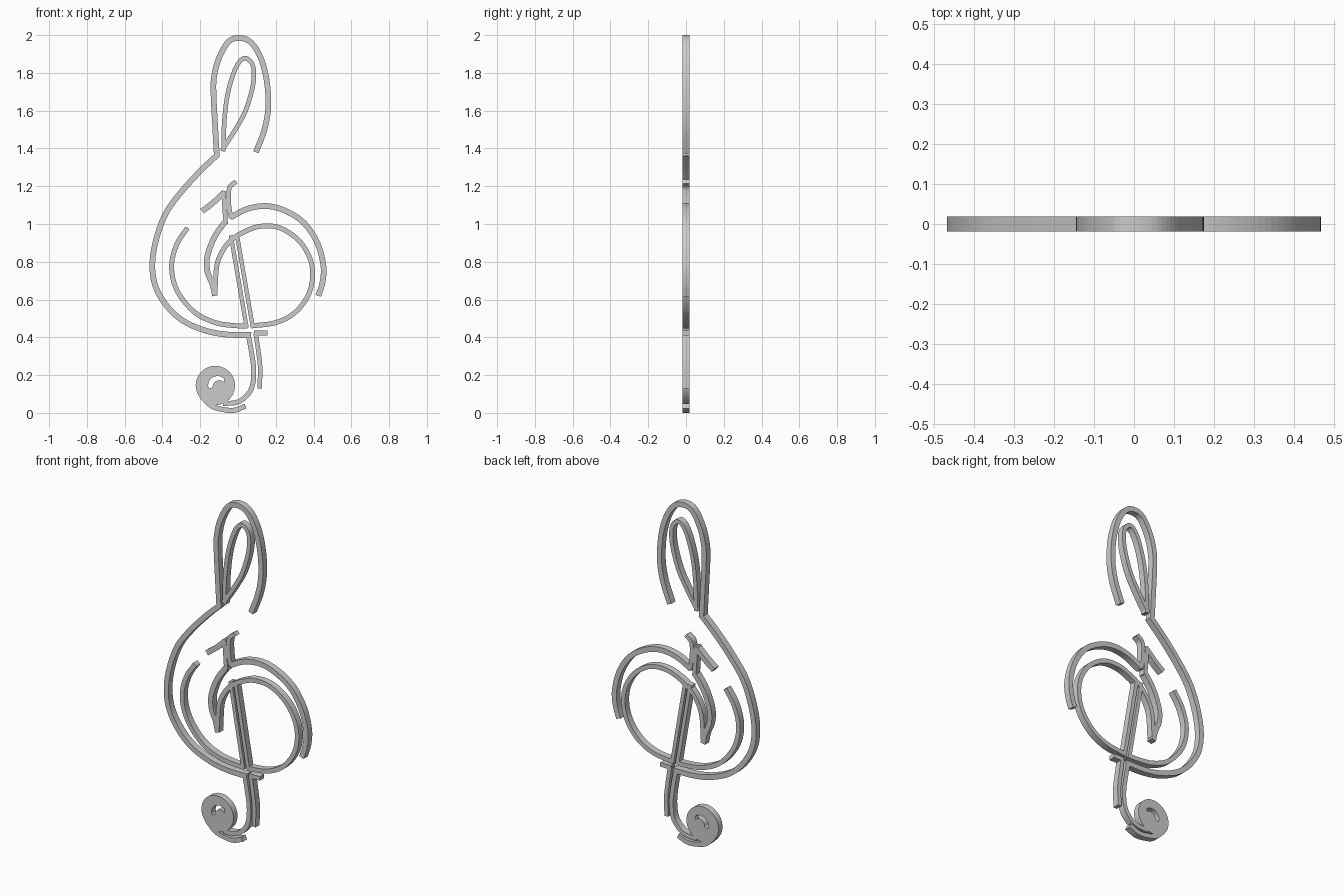
import bpy, bmesh, math
from mathutils import Vector

cube = bpy.data.objects.get("Cube")
if cube:
    bpy.data.objects.remove(cube, do_unlink=True)

grey = bpy.data.materials.new("plain grey")
grey.use_nodes = True
COLOUR = (0.6, 0.6, 0.6, 1)
grey.diffuse_color = COLOUR
grey.node_tree.nodes["Principled BSDF"].inputs["Base Color"].default_value = COLOUR

HALF = 0.019   # half thickness of the cut-out
WIDTH = 0.03   # stroke width


def add_object(name, mesh):
    mesh.materials.append(grey)
    obj = bpy.data.objects.new(name, mesh)
    bpy.context.collection.objects.link(obj)
    return obj


def smooth_path(points, steps=6):
    """Pass a soft curve through the points."""
    p = [Vector(q) for q in points]
    if len(p) == 2:
        return p
    p = [2 * p[0] - p[1]] + p + [2 * p[-1] - p[-2]]
    out = []
    for a, b, c, d in zip(p, p[1:], p[2:], p[3:]):
        for i in range(steps):
            t = i / steps
            out.append(0.5 * (2 * b + (c - a) * t + (2 * a - 5 * b + 4 * c - d) * t * t
                              + (3 * b - a - 3 * c + d) * t ** 3))
    return out + [p[-2]]


def stroke(name, points, width=WIDTH):
    """Flat ribbon of square section along a path in the xz plane."""
    path = smooth_path(points)
    bm = bmesh.new()
    rings = []
    for i, p in enumerate(path):
        way = (path[min(i + 1, len(path) - 1)] - path[max(i - 1, 0)]).normalized()
        side = Vector((-way.y, way.x)) * width / 2
        rings.append([bm.verts.new((q.x, y, q.y)) for q, y in
                      ((p + side, -HALF), (p - side, -HALF), (p - side, HALF), (p + side, HALF))])
    for a, b in zip(rings, rings[1:]):
        for k in range(4):
            n = (k + 1) % 4
            bm.faces.new((a[k], a[n], b[n], b[k]))
    bm.faces.new(rings[0])
    bm.faces.new(rings[-1][::-1])
    bmesh.ops.recalc_face_normals(bm, faces=bm.faces)
    mesh = bpy.data.meshes.new(name)
    bm.to_mesh(mesh)
    bm.free()
    return add_object(name, mesh)


def plate(name, outlines):
    """Filled plate in the xz plane; inner outlines become holes."""
    curve = bpy.data.curves.new(name, 'CURVE')
    curve.dimensions = '2D'
    curve.fill_mode = 'BOTH'
    curve.extrude = HALF
    for line in outlines:
        spline = curve.splines.new('POLY')
        spline.points.add(len(line) - 1)
        for point, (x, z) in zip(spline.points, line):
            point.co = (x, z, 0, 1)
        spline.use_cyclic_u = True
    temp = bpy.data.objects.new(name + " outline", curve)
    bpy.context.collection.objects.link(temp)
    bpy.context.view_layer.update()
    mesh = bpy.data.meshes.new_from_object(
        temp.evaluated_get(bpy.context.evaluated_depsgraph_get()))
    bpy.data.objects.remove(temp, do_unlink=True)
    mesh.materials.clear()
    obj = add_object(name, mesh)
    obj.rotation_euler.x = math.pi / 2
    return obj


# Upper loop
stroke("outer_loop", [(.095, 1.38), (.14, 1.5), (.16, 1.62), (.152, 1.76), (.12, 1.88), (.07, 1.96),
                      (.01, 1.985), (-.05, 1.965), (-.1, 1.88), (-.125, 1.79), (-.13, 1.7),
                      (-.12, 1.5), (-.112, 1.36)])
stroke("inner_loop", [(-.077, 1.385), (-.072, 1.55), (-.052, 1.7), (-.01, 1.83), (.035, 1.878),
                      (.078, 1.84), (.08, 1.74), (.04, 1.6), (-.02, 1.49), (-.085, 1.39)], .024)

# Large left sweep and the inner bowl
stroke("left_sweep", [(-.105, 1.37), (-.2, 1.28), (-.3, 1.17), (-.38, 1.06), (-.43, .93), (-.453, .8),
                      (-.44, .68), (-.38, .57), (-.29, .487), (-.17, .435), (-.06, .415), (.07, .412)])
stroke("left_bowl", [(-.267, .98), (-.32, .9), (-.35, .8), (-.342, .7), (-.3, .61), (-.22, .525),
                     (-.12, .478), (-.03, .463), (.05, .46)], .026)
stroke("right_bowl", [(.07, .46), (.2, .478), (.3, .53), (.37, .62), (.395, .72), (.38, .82),
                      (.32, .915), (.22, .98), (.12, .988), (.04, .962), (-.03, .92), (-.08, .86),
                      (-.112, .78), (-.122, .64)], .026)
stroke("right_sweep", [(-.04, 1.035), (.05, 1.08), (.15, 1.095), (.25, 1.07), (.35, 1.005), (.42, .9),
                       (.452, .78), (.447, .69), (.425, .62)])

# Hook in the middle and the pointed tip above it
stroke("hook", [(-.07, 1.01), (-.125, .93), (-.162, .83), (-.162, .75), (-.135, .68), (-.122, .62)])
stroke("tip_left", [(-.19, 1.068), (-.135, 1.11), (-.07, 1.17)])
stroke("tip_stem", [(-.077, 1.175), (-.065, 1.0)], .024)
stroke("tip_right", [(-.01, 1.225), (-.046, 1.19), (-.048, 1.1), (-.036, 1.03)], .024)

# Straight double stem and the lower stem
for name, x in (("stem_left", 0), ("stem_right", .033)):
    stroke(name, [(x - .038, .94), (x + .046, .45)], .022)
stroke("lower_stem", [(.053, .42), (.07, .33), (.083, .23), (.075, .14), (.04, .085), (-.01, .055),
                      (-.08, .05)], .026)
stroke("lower_stem_right", [(.093, .425), (.11, .31), (.117, .24), (.115, .13)], .024)
stroke("crossbar", [(.085, .423), (.155, .423)], .024)

# Round end with a crescent hole, and its tail
cx, cz = -.12, .145


def arc(r, start, end, n, dx=0, dz=0):
    return [(cx + dx + r * math.cos(math.radians(start + (end - start) * i / n)),
             cz + dz + r * math.sin(math.radians(start + (end - start) * i / n))) for i in range(n)]


crescent = arc(.05, 200, 40, 16, .012) + arc(.036, 40, 200, 10, .021, -.008)
plate("round_end", [arc(.104, 0, 360, 48), crescent])
stroke("tail", [(-.19, .085), (-.14, .037), (-.08, .018), (-.02, .014), (.04, .036)], .027)
